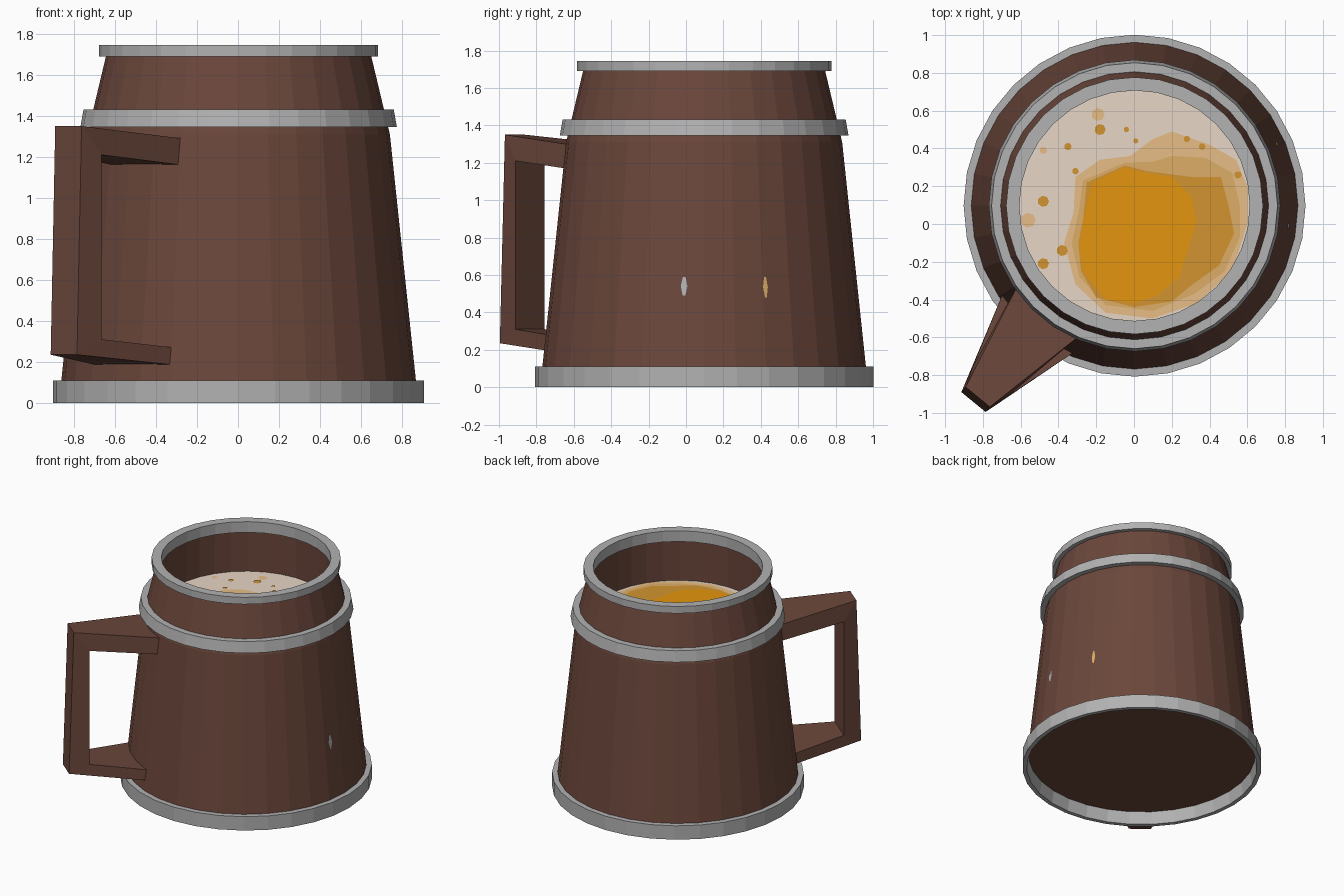
import bpy, bmesh, math
from mathutils import Vector

if "Cube" in bpy.data.objects:
    bpy.data.objects.remove(bpy.data.objects["Cube"])

CX, CY = 0.003, 0.097   # mug axis sits behind the origin, the handle balances it
SIDES = 32
FOAM_Z = 1.345


def material(name, r, g, b):
    lin = [((c / 255 + 0.055) / 1.055) ** 2.4 for c in (r, g, b)]
    m = bpy.data.materials.new(name)
    m.diffuse_color = (*lin, 1)
    m.use_nodes = True
    m.node_tree.nodes["Principled BSDF"].inputs["Base Color"].default_value = m.diffuse_color
    return m


BROWN = material("brown_wood", 107, 71, 59)
GREY = material("grey_metal", 178, 178, 178)
FOAM = material("cream_foam", 234, 217, 200)
PALE = material("pale_tan", 232, 190, 134)
TAN = material("tan", 222, 174, 104)
OCHRE = material("ochre", 210, 148, 48)
GOLD = material("golden_ale", 228, 149, 14)


def finish(name, bm, mat, recalc=True):
    if recalc:
        bmesh.ops.recalc_face_normals(bm, faces=bm.faces)
    me = bpy.data.meshes.new(name)
    bm.to_mesh(me)
    bm.free()
    me.materials.append(mat)
    ob = bpy.data.objects.new(name, me)
    bpy.context.collection.objects.link(ob)
    return ob


def lathe(name, profile, mat, closed=True):
    """Spin a list of (radius, z) around the mug axis."""
    bm = bmesh.new()
    rings = []
    for r, z in profile:
        rings.append([bm.verts.new((CX + r * math.cos(2 * math.pi * i / SIDES),
                                    CY + r * math.sin(2 * math.pi * i / SIDES), z))
                      for i in range(SIDES)])
    pairs = list(zip(rings, rings[1:]))
    if closed:
        pairs.append((rings[-1], rings[0]))
    for a, b in pairs:
        for i in range(SIDES):
            j = (i + 1) % SIDES
            bm.faces.new((a[i], a[j], b[j], b[i]))
    if not closed:                       # cap floor and the hidden end
        bm.faces.new(rings[0])
        bm.faces.new(rings[-1])
    return finish(name, bm, mat)


def plates(name, outlines, z, mat):
    """Flat upward-facing patches on the drink surface."""
    bm = bmesh.new()
    for pts in outlines:
        f = bm.faces.new([bm.verts.new((x, y, z)) for x, y in pts])
        f.normal_update()
        if f.normal.z < 0:
            f.normal_flip()
    return finish(name, bm, mat, recalc=False)


def spot(x, y, r, n=7):
    return [(x + r * math.cos(2 * math.pi * i / n), y + r * math.sin(2 * math.pi * i / n))
            for i in range(n)]


# Body shell, open at the top, with its floor raised inside the base band
lathe("mug_body", [(0.866, 0.10), (0.738, 1.31), (0.645, 1.70), (0.62, 1.70), (0.625, 1.33)],
      BROWN, closed=False)

# Metal bands
lathe("base_band", [(0.905, 0), (0.905, 0.11), (0.855, 0.11), (0.872, 0)], GREY)
lathe("middle_band", [(0.772, 1.345), (0.757, 1.43), (0.69, 1.43), (0.72, 1.345)], GREY)
lathe("rim_band", [(0.68, 1.69), (0.68, 1.745), (0.61, 1.745), (0.61, 1.66), (0.635, 1.69)], GREY)

# Handle: C-shaped outline as (distance, half width, z), widening toward the body
outer = [(0.70, 0.215, 1.29), (1.31, 0.083, 1.35), (1.345, 0.083, 0.235), (0.80, 0.245, 0.185)]
inner = [(0.70, 0.215, 1.16), (1.205, 0.122, 1.21), (1.205, 0.122, 0.31), (0.80, 0.245, 0.27)]
d = Vector((-0.634, -0.773, 0))
t = Vector((0.773, -0.634, 0))
bm = bmesh.new()
sections = []
for o, n in zip(outer, inner):
    sections.append([bm.verts.new(Vector((CX, CY, p[2])) + d * p[0] + t * p[1] * s)
                     for p, s in ((o, -1), (o, 1), (n, 1), (n, -1))])
for a, b in zip(sections, sections[1:]):
    for i in range(4):
        j = (i + 1) % 4
        bm.faces.new((a[i], a[j], b[j], b[i]))
bm.faces.new(sections[0])
bm.faces.new(sections[-1])
finish("handle", bm, BROWN)

# Drink surface: foam disc with layered patches of ale
plates("foam", [spot(CX, CY, 0.64, SIDES)], FOAM_Z, FOAM)
pale = [(-0.37, -0.1), (-0.32, 0.06), (-0.31, 0.25), (-0.18, 0.34), (-0.02, 0.36), (0.1, 0.45),
        (0.2, 0.49), (0.4, 0.42), (0.54, 0.34), (0.6, 0.2), (0.6, 0.0), (0.52, -0.25),
        (0.33, -0.42), (0.1, -0.5), (-0.15, -0.47), (-0.31, -0.32)]
tan = [(-0.33, -0.1), (-0.29, 0.08), (-0.27, 0.23), (-0.05, 0.325), (0.1, 0.33), (0.2, 0.36),
       (0.38, 0.35), (0.52, 0.27), (0.56, 0.1), (0.56, -0.07), (0.48, -0.25), (0.32, -0.37),
       (0.1, -0.46), (-0.15, -0.43), (-0.29, -0.28)]
ochre = [(-0.295, -0.1), (-0.27, 0.02), (-0.25, 0.22), (-0.05, 0.31), (0.07, 0.28), (0.3, 0.25),
         (0.46, 0.25), (0.5, 0.1), (0.53, -0.05), (0.45, -0.22), (0.31, -0.32), (0.2, -0.41),
         (0.0, -0.44), (-0.2, -0.39), (-0.28, -0.25)]
gold = [(-0.29, -0.12), (-0.27, 0.02), (-0.22, 0.22), (-0.05, 0.3), (0.06, 0.27), (0.2, 0.25),
        (0.3, 0.15), (0.33, 0.02), (0.28, -0.15), (0.24, -0.28), (0.12, -0.38), (0.0, -0.42),
        (-0.15, -0.4), (-0.27, -0.25)]
pale_spots = [spot(-0.19, 0.58, 0.035), spot(-0.56, 0.02, 0.04), spot(-0.48, 0.39, 0.02)]
ochre_spots = [spot(*s) for s in (
    (-0.18, 0.5, 0.03), (-0.35, 0.41, 0.02), (-0.31, 0.28, 0.018), (-0.48, 0.12, 0.03),
    (-0.38, -0.14, 0.03), (-0.48, -0.21, 0.03), (-0.04, 0.5, 0.015), (0.01, 0.44, 0.014),
    (0.28, 0.45, 0.018), (0.36, 0.41, 0.018), (0.55, 0.26, 0.02))]
plates("pale_swirl", [pale] + pale_spots, FOAM_Z + 0.002, PALE)
plates("tan_swirl", [tan], FOAM_Z + 0.004, TAN)
plates("ochre_swirl", [ochre] + ochre_spots, FOAM_Z + 0.006, OCHRE)
plates("ale_pool", [gold], FOAM_Z + 0.008, GOLD)


# Small flecks lying on the body wall
def fleck(name, angle, z0, z1, half, mat):
    a = math.radians(angle)
    out = Vector((math.cos(a), math.sin(a), 0))
    side = Vector((-math.sin(a), math.cos(a), 0))
    bm = bmesh.new()
    vs = []
    for w, k in ((-0.4, 0), (0.4, 0), (1, 0.5), (0.4, 1), (-0.4, 1), (-1, 0.5)):
        z = z0 + (z1 - z0) * k
        r = 0.866 - (z - 0.10) * 0.128 / 1.21 + 0.002
        vs.append(bm.verts.new(Vector((CX, CY, z)) + out * r + side * half * w))
    bm.faces.new(vs)
    finish(name, bm, mat, recalc=False)


fleck("grey_fleck", -7.5, 0.49, 0.59, 0.018, GREY)
fleck("tan_fleck", 23.5, 0.48, 0.59, 0.014, TAN)
